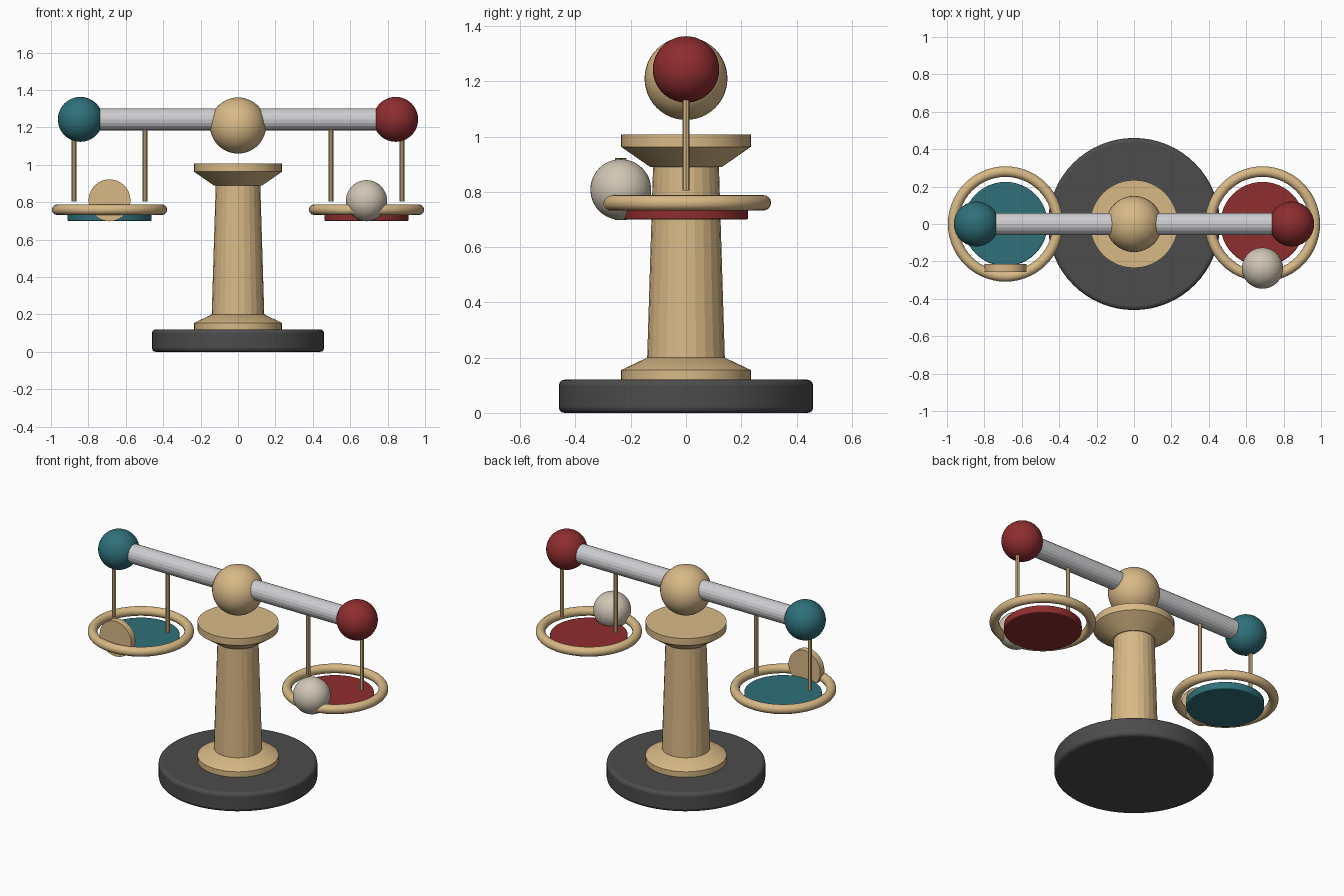
import bpy, math

if "Cube" in bpy.data.objects:
    bpy.data.objects.remove(bpy.data.objects["Cube"])


def material(name, rgb):
    m = bpy.data.materials.new(name)
    lin = [((c / 255 + 0.055) / 1.055) ** 2.4 for c in rgb]
    m.diffuse_color = (*lin, 1)
    m.use_nodes = True
    m.node_tree.nodes["Principled BSDF"].inputs["Base Color"].default_value = m.diffuse_color
    return m


BRASS = material("brass", (216, 185, 134))
STEEL = material("steel", (204, 205, 208))
STONE = material("dark_stone", (76, 76, 76))
TEAL = material("teal", (47, 112, 122))
RED = material("red", (143, 45, 47))
IVORY = material("ivory", (208, 198, 181))


def finish(name, mat, smooth=True):
    o = bpy.context.object
    o.name = name
    o.data.materials.append(mat)
    if smooth:
        bpy.ops.object.shade_smooth_by_angle(angle=math.radians(30))
    return o


def cylinder(name, mat, r, depth, loc, rot=(0, 0, 0), sides=48, smooth=True, bevel=0):
    bpy.ops.mesh.primitive_cylinder_add(vertices=sides, radius=r, depth=depth,
                                        location=loc, rotation=rot)
    o = finish(name, mat, smooth)
    if bevel:
        b = o.modifiers.new("rounded_edge", "BEVEL")
        b.width, b.segments = bevel, 3
    return o


def cone(name, mat, r1, r2, z1, z2, sides=48, smooth=True):
    bpy.ops.mesh.primitive_cone_add(vertices=sides, radius1=r1, radius2=r2,
                                    depth=z2 - z1, location=(0, 0, (z1 + z2) / 2))
    return finish(name, mat, smooth)


def ball(name, mat, r, loc):
    bpy.ops.mesh.primitive_uv_sphere_add(segments=40, ring_count=24, radius=r, location=loc)
    return finish(name, mat)


# Base and pillar
cylinder("base", STONE, 0.46, 0.12, (0, 0, 0.06), sides=64, bevel=0.02)
cylinder("foot_plinth", BRASS, 0.235, 0.04, (0, 0, 0.135))
cone("foot_taper", BRASS, 0.235, 0.14, 0.155, 0.20)
cone("column", BRASS, 0.142, 0.118, 0.15, 0.93, sides=24, smooth=False)
cone("capital_flare", BRASS, 0.13, 0.235, 0.89, 0.963)
cylinder("capital_plate", BRASS, 0.235, 0.044, (0, 0, 0.985))

# Beam and central pivot
BEAM_Z = 1.243
ball("pivot_ball", BRASS, 0.15, (0, 0, 1.21))
cylinder("beam", STEEL, 0.059, 1.69, (0, 0, BEAM_Z), rot=(0, math.pi / 2, 0),
         sides=20, smooth=False)

# End ball, hanger rods, ring and pan on each side
PAN_X = 0.687
for side, sign, col in (("left", -1, TEAL), ("right", 1, RED)):
    ball(side + "_end_ball", col, 0.12, (sign * 0.843, 0, BEAM_Z))
    for label, x in (("inner", 0.497), ("outer", 0.877)):
        cylinder(f"{side}_{label}_rod", BRASS, 0.0125, 0.415,
                 (sign * x, 0, 0.805 + 0.2075), sides=8)
    bpy.ops.mesh.primitive_torus_add(major_radius=0.28, minor_radius=0.028,
                                     major_segments=56, minor_segments=16,
                                     location=(sign * PAN_X, 0, 0.76))
    finish(side + "_pan_ring", BRASS)
    cylinder(side + "_pan", col, 0.225, 0.045, (sign * PAN_X, 0, 0.7225), bevel=0.006)

# Weights: upright coin on the left, round stone on the right
cylinder("coin", BRASS, 0.112, 0.042, (-PAN_X, -0.236, 0.81), rot=(math.pi / 2, 0, 0), sides=40)
ball("round_weight", IVORY, 0.11, (PAN_X, -0.236, 0.808))
